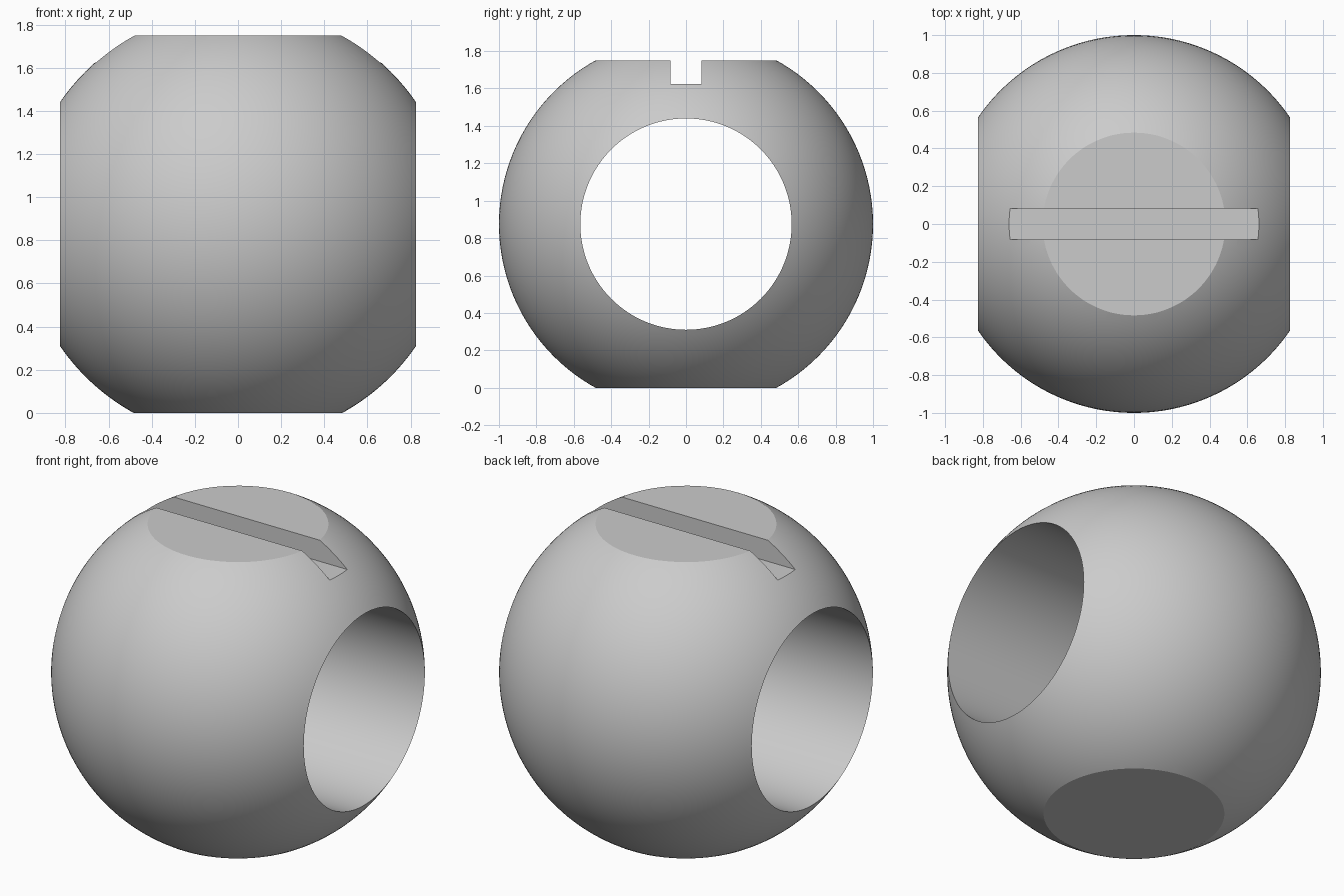
import bpy
import bmesh
import math
from mathutils import Matrix, Vector

default = bpy.data.objects.get("Cube")
if default:
    bpy.data.objects.remove(default, do_unlink=True)

RADIUS = 1.0
BORE = 0.565          # radius of the hole along x
HALF_HEIGHT = 0.875   # flats above and below the centre
SLOT_FLOOR = 0.75
SLOT_HALF = 0.082
RINGS, SIDES = 64, 128


def make_object(name, bm):
    mesh = bpy.data.meshes.new(name)
    bm.to_mesh(mesh)
    bm.free()
    obj = bpy.data.objects.new(name, mesh)
    bpy.context.collection.objects.link(obj)
    return obj


def cut_box(target, name, centre, size):
    """Subtract a box from the target and discard the cutter."""
    bm = bmesh.new()
    matrix = Matrix.Translation(centre) @ Matrix.Diagonal((*size, 1))
    bmesh.ops.create_cube(bm, size=1, matrix=matrix)
    cutter = make_object(name, bm)
    cutter.hide_render = True
    mod = target.modifiers.new(name, 'BOOLEAN')
    mod.operation = 'DIFFERENCE'
    mod.solver = 'EXACT'
    mod.object = cutter
    bpy.ops.object.modifier_apply(modifier=mod.name)
    bpy.data.objects.remove(cutter, do_unlink=True)


# Bored ball: an arc and its chord spun around the x axis
bm = bmesh.new()
start = math.asin(BORE / RADIUS)
step = (math.pi - 2 * start) / RINGS
profile = [bm.verts.new((RADIUS * math.cos(start + i * step), 0,
                         RADIUS * math.sin(start + i * step)))
           for i in range(RINGS + 1)]
edges = [bm.edges.new((a, b)) for a, b in zip(profile, profile[1:] + profile[:1])]
bmesh.ops.spin(bm, geom=profile + edges, cent=(0, 0, 0), axis=(1, 0, 0),
               angle=math.tau, steps=SIDES)
bmesh.ops.remove_doubles(bm, verts=bm.verts, dist=1e-4)
bmesh.ops.recalc_face_normals(bm, faces=bm.faces)
ball = make_object("slotted_ball", bm)
bpy.ops.object.select_all(action='DESELECT')
ball.select_set(True)
bpy.context.view_layer.objects.active = ball

# Top and bottom flats, then the slot across the top
for name, side in (("top_cutter", 1), ("bottom_cutter", -1)):
    cut_box(ball, name, Vector((0, 0, side * (HALF_HEIGHT + 0.5))), (3, 3, 1))
cut_box(ball, "slot_cutter", Vector((0, 0, SLOT_FLOOR + 0.5)), (3, 2 * SLOT_HALF, 1))

# Stand on the ground
ball.data.transform(Matrix.Translation((0, 0, HALF_HEIGHT)))
bpy.ops.object.shade_smooth_by_angle(angle=math.radians(18))

# Plain grey metal
grey = bpy.data.materials.new("grey")
grey.use_nodes = True
colour = (0.6, 0.6, 0.6, 1)
grey.diffuse_color = colour
grey.node_tree.nodes["Principled BSDF"].inputs["Base Color"].default_value = colour
ball.data.materials.clear()
ball.data.materials.append(grey)
